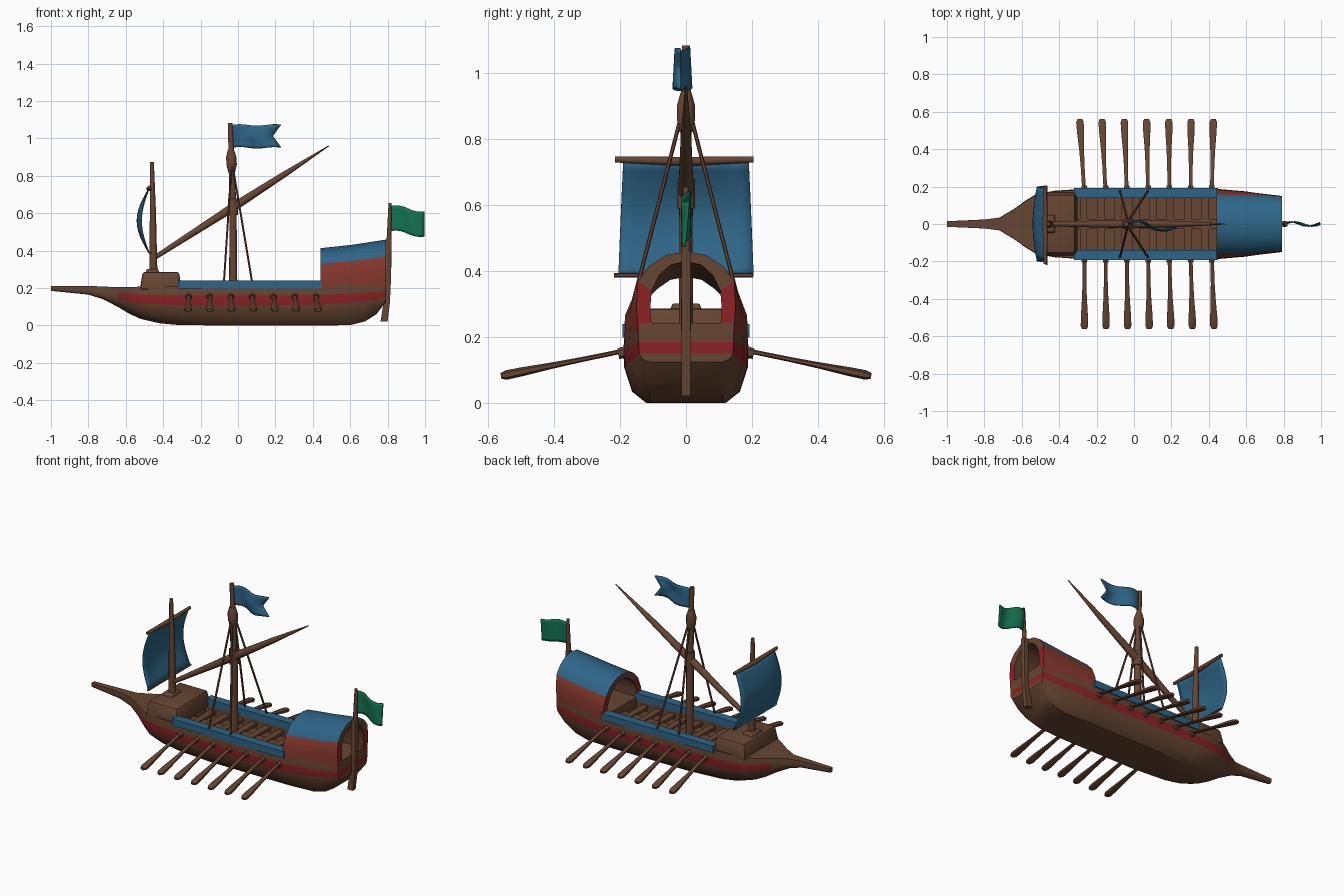
import bpy, bmesh, math
from mathutils import Vector

if "Cube" in bpy.data.objects:
    bpy.data.objects.remove(bpy.data.objects["Cube"])


def material(name, rgb):
    m = bpy.data.materials.new(name)
    m.diffuse_color = (*rgb, 1)
    m.use_nodes = True
    m.node_tree.nodes["Principled BSDF"].inputs["Base Color"].default_value = m.diffuse_color
    return m


WOOD = material("brown wood", (0.135, 0.060, 0.032))
BLUE = material("blue cloth", (0.027, 0.130, 0.245))
RED = material("red paint", (0.270, 0.016, 0.020))
GREEN = material("green cloth", (0.007, 0.175, 0.085))
CABIN = material("faded red paint", (0.23, 0.038, 0.025))


def finish(name, bm, mats, angle=35):
    bmesh.ops.recalc_face_normals(bm, faces=bm.faces)
    me = bpy.data.meshes.new(name)
    bm.to_mesh(me)
    bm.free()
    ob = bpy.data.objects.new(name, me)
    bpy.context.collection.objects.link(ob)
    for m in mats:
        me.materials.append(m)
    bpy.ops.object.select_all(action='DESELECT')
    ob.select_set(True)
    bpy.context.view_layer.objects.active = ob
    bpy.ops.object.shade_smooth_by_angle(angle=math.radians(angle))
    return ob


def loft(rings, rule=None):
    """Join closed rings of points and cap both ends; rule(i, j) picks the material."""
    bm = bmesh.new()
    vs = [[bm.verts.new(p) for p in r] for r in rings]
    n = len(vs[0])
    for i in range(len(vs) - 1):
        for j in range(n):
            k = (j + 1) % n
            f = bm.faces.new((vs[i][j], vs[i][k], vs[i + 1][k], vs[i + 1][j]))
            if rule:
                f.material_index = rule(i, j)
    return bm, vs


def tube(name, pts, radii, mat=WOOD, sides=8, flat=1.0):
    pts = [Vector(p) for p in pts]
    d = (pts[-1] - pts[0]).normalized()
    a = d.cross(Vector((0, 0, 1)) if abs(d.z) < 0.9 else Vector((0, 1, 0))).normalized()
    b = d.cross(a)
    ang = [2 * math.pi * (k + 0.5) / sides for k in range(sides)]
    bm, vs = loft([[p + r * (a * math.cos(t) + b * flat * math.sin(t)) for t in ang]
                   for p, r in zip(pts, radii)])
    bm.faces.new(vs[0])
    bm.faces.new(vs[-1])
    return finish(name, bm, [mat], 50)


def box(name, lo, hi, mat=WOOD, taper=(1, 1), bevel=0.0):
    bm = bmesh.new()
    bmesh.ops.create_cube(bm, size=1)
    for v in bm.verts:
        s = taper if v.co.z > 0 else (1, 1)
        c = [(lo[k] + hi[k]) / 2 + v.co[k] * (hi[k] - lo[k]) * (s[k] if k < 2 else 1) for k in range(3)]
        v.co = c
    if bevel:
        bmesh.ops.bevel(bm, geom=bm.edges[:], offset=bevel, segments=2, affect='EDGES', profile=0.5)
    return finish(name, bm, [mat])


def cloth(name, fn, mat, nu=12, nv=8):
    bm = bmesh.new()
    g = [[bm.verts.new(fn(i / nu, j / nv)) for j in range(nv + 1)] for i in range(nu + 1)]
    for i in range(nu):
        for j in range(nv):
            bm.faces.new((g[i][j], g[i + 1][j], g[i + 1][j + 1], g[i][j + 1]))
    ob = finish(name, bm, [mat])
    s = ob.modifiers.new("thickness", 'SOLIDIFY')
    s.thickness = 0.006
    s.offset = 0
    return ob


# Hull: x, keel z, bottom half width, half width, stripe low, stripe high, top z, deck z
stations = [
    (-1.00, .185, .006, .015, .195, .204, .212, .212),
    (-0.80, .165, .008, .024, .180, .195, .212, .212),
    (-0.72, .140, .010, .034, .162, .182, .208, .208),
    (-0.64, .098, .020, .082, .142, .176, .205, .205),
    (-0.58, .062, .040, .125, .128, .170, .205, .205),
    (-0.52, .035, .060, .162, .118, .166, .208, .208),
    (-0.42, .012, .090, .178, .112, .163, .210, .210),
    (-0.321, .003, .105, .185, .110, .162, .210, .210),
    (-0.320, .003, .105, .185, .110, .162, .210, .140),
    (-0.10, 0, .120, .190, .108, .160, .205, .140),
    (0.20, 0, .120, .190, .108, .160, .205, .140),
    (0.44, 0, .120, .188, .112, .163, .215, .140),
    (0.441, 0, .120, .188, .112, .163, .215, .215),
    (0.60, .002, .112, .174, .122, .170, .225, .225),
    (0.68, .022, .110, .162, .130, .176, .232, .232),
    (0.74, .060, .108, .153, .138, .180, .238, .238),
    (0.79, .125, .112, .144, .150, .186, .243, .243),
]
rings = []
for x, zk, wb, w, lo, hi, top, deck in stations:
    inner = w - min(.045, w * .3)
    half = [(wb, zk), (wb + (w - wb) * .62, zk + (lo - zk) * .32), (w * .985, lo),
            (w, hi), (w * .98, top), (inner, top), (inner, deck)]
    rings.append([(x, y, z) for y, z in half] + [(x, -y, z) for y, z in reversed(half)])
bm, vs = loft(rings, lambda i, j: 1 if i >= 3 and j in (2, 10) else 0)
bm.faces.new(vs[0])
# Transom in rows so that the stripe runs across it
last = vs[-1]
for j in range(6):
    f = bm.faces.new((last[j], last[j + 1], last[12 - j], last[13 - j]))
    f.material_index = 1 if j == 2 else 0
finish("hull", bm, [WOOD, RED])

# Blue side rails
for s in (1, -1):
    box("side_rail", (-.32, s * .166 - .027, .198), (.45, s * .166 + .027, .24), BLUE)

# Forecastle and mast step
box("forecastle", (-.525, -.172, .19), (-.30, .172, .287), WOOD, (.86, .9), .014)
box("mast_step", (-.495, -.05, .28), (-.42, .05, .302), WOOD, (.8, .8), .005)

# Rowing benches and gangway
box("gangway", (-.32, -.028, .13), (.45, .028, .172))
for k in range(8):
    x = -.27 + k * .093
    box("bench", (x - .02, -.145, .158), (x + .02, .145, .178))

# Stern cabin: arched shell with red walls and blue roof
front = [(.187, .20), (.185, .265), (.157, .33), (.118, .373), (.062, .403), (0, .413)]
back = [(.144, .20), (.150, .29), (.146, .37), (.112, .415), (.060, .449), (0, .459)]


def arch(x, p):
    q = [(max(y - .042, 0) if y else 0, z - (.03 if z > .36 else .012 * (z > .3))) for y, z in p]
    q[3] = (p[3][0] - .03, p[3][1] - .028)
    q[4] = (p[4][0] - .014, p[4][1] - .03)
    out = p + [(-y, z) for y, z in reversed(p[:-1])]
    inn = q + [(-y, z) for y, z in reversed(q[:-1])]
    return [(x, y, z) for y, z in out + inn[::-1]]


mid = [((a[0] + b[0]) / 2 + .003, (a[1] + b[1]) / 2 - .004) for a, b in zip(front, back)]
mid[-1] = (0, mid[-1][1])
bm, vs = loft([arch(.44, front), arch(.615, mid), arch(.79, back)],
              lambda i, j: 2 if j > 10 else (1 if 2 <= j <= 7 else 0))
for r in (vs[0], vs[-1]):
    for j in range(10):
        f = bm.faces.new((r[j], r[j + 1], r[20 - j], r[21 - j]))
        f.material_index = 2 if 2 <= j <= 7 else 3
finish("stern_cabin", bm, [CABIN, BLUE, WOOD, RED])

# Oars, seven each side
for s in (1, -1):
    for k in range(7):
        x0 = -.265 + k * .1135
        x1 = (-.29 if s > 0 else -.265) + k * (.119 if s > 0 else .1155)

        def at(t):
            return (x0 + (x1 - x0) * t, s * (.15 + .41 * t), .166 - .084 * t)
        tube("oar", [at(t) for t in (0, .4, .6, .85, .96, 1)],
             [.011, .012, .015, .022, .023, .015], WOOD, 6, .62)
        tube("oar_port", [(x0, s * .175, .155), (x0, s * .205, .15)], [.02, .016], WOOD, 6)

# Main mast with its knot, and the long slanted yard
tube("main_mast", [(-.025, 0, .13), (-.027, 0, .6), (-.035, 0, .9), (-.042, 0, 1.083)],
     [.024, .021, .017, .013])
tube("mast_knot", [(-.034, 0, .82), (-.034, 0, .86), (-.036, 0, .90), (-.038, 0, .94)],
     [.02, .03, .03, .018])
yard = [Vector((-.45, 0, .36)).lerp(Vector((.485, 0, .96)), t) for t in (0, .2, .46, .75, 1)]
tube("main_yard", yard, [.013, .018, .025, .017, .003])
tube("yard_lashing", [(-.027, 0, .59), (-.027, 0, .68)], [.029, .029])

# Shrouds
for s in (1, -1):
    for x in (-.075, .075):
        tube("shroud", [(-.033, s * .012, .88), (x, s * .178, .235)], [.006, .006], WOOD, 6)

# Fore mast, square sail and its spars
tube("fore_mast", [(-.452, 0, .28), (-.455, 0, .6), (-.46, 0, .875)], [.023, .018, .011])
tube("sail_yard", [(-.475, -.215, .738), (-.475, 0, .732), (-.475, .205, .738)], [.010, .015, .010])
tube("sail_foot", [(-.468, -.218, .387), (-.468, .203, .387)], [.007, .007], WOOD, 6)


def sail(u, v):
    w = 2 * u - 1
    return (-.474 - math.sin(math.pi * v) * (.043 + .022 * math.cos(w * math.pi / 2)),
            w * (.205 - .015 * v), .385 + .35 * v)


cloth("fore_sail", sail, BLUE, 12, 12)

# Main flag with a swallow tail
def pennant(u, v):
    tail = .045 * (1 - abs(2 * v - 1)) * u
    return (-.035 + .265 * u - tail, .022 * math.sin(u * 6.5) * (1 - .3 * v) - .022 * u,
            .95 + .122 * v + .004 * math.sin(u * 9))


cloth("main_flag", pennant, BLUE)

# Stern flag, its pole and the rudder
cloth("stern_flag", lambda u, v: (.815 + .18 * u, .012 * math.sin(u * 6 + v),
                                  .505 + .135 * v - .028 * u + .008 * math.sin(u * 6)), GREEN)
tube("stern_pole", [(.803, 0, .22), (.808, 0, .45), (.813, 0, .655)], [.016, .015, .009])
rudder = [(.762, .80, .022), (.778, .812, .12), (.786, .818, .25), (.79, .82, .46)]
bm, vs = loft([[(a, -.014, z), (b, -.014, z), (b, .014, z), (a, .014, z)] for a, b, z in rudder])
bm.faces.new(vs[0])
bm.faces.new(vs[-1])
finish("rudder", bm, [WOOD])
